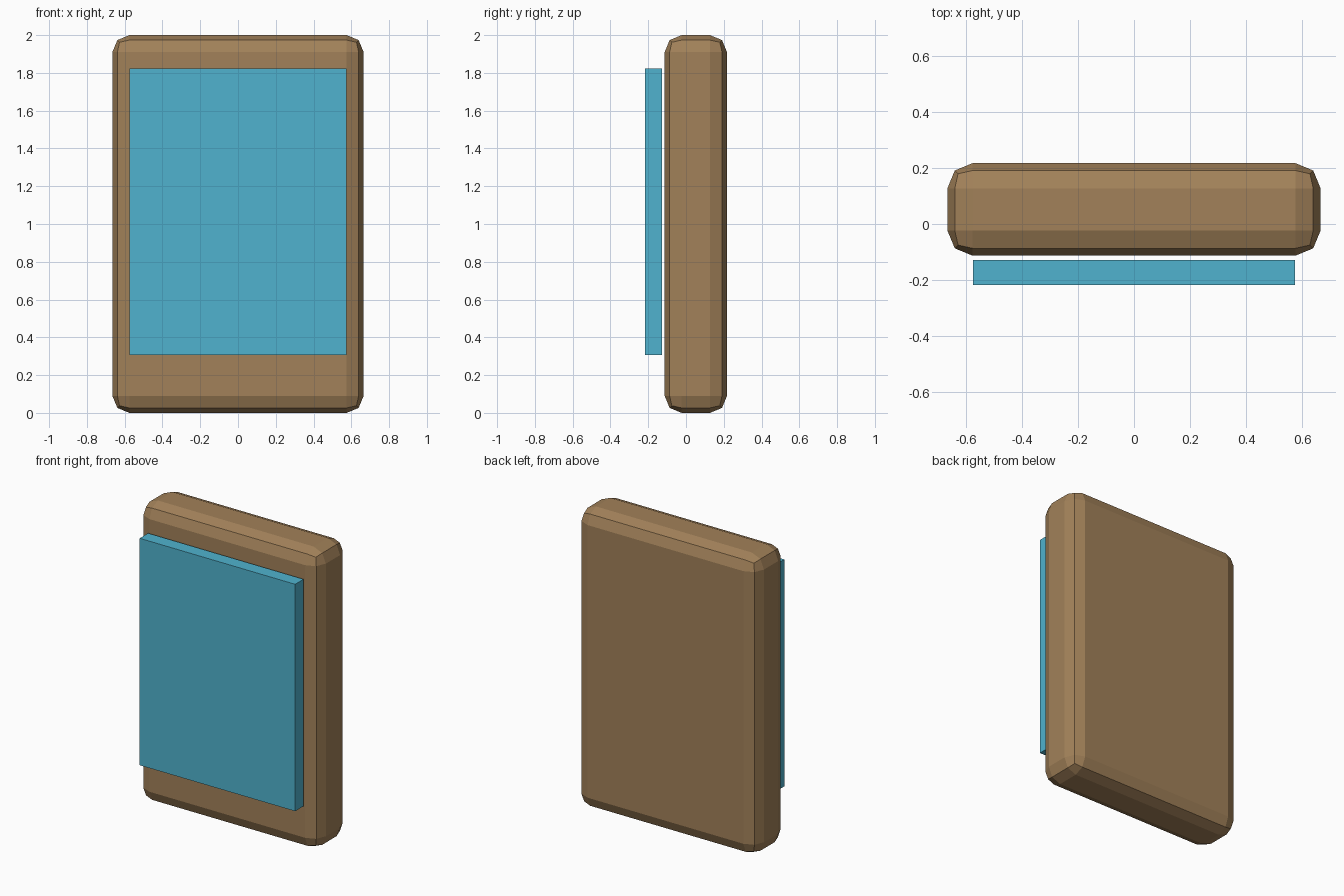
import bpy

if "Cube" in bpy.data.objects:
    bpy.data.objects.remove(bpy.data.objects["Cube"])


def material(name, color):
    mat = bpy.data.materials.new(name)
    mat.diffuse_color = (*color, 1)
    mat.use_nodes = True
    mat.node_tree.nodes["Principled BSDF"].inputs["Base Color"].default_value = mat.diffuse_color
    return mat


def box(name, x, y, z, mat, bevel=0):
    """Box spanning the given (min, max) ranges, optionally with rounded edges."""
    spans = (x, y, z)
    bpy.ops.mesh.primitive_cube_add(size=1, location=[(a + b) / 2 for a, b in spans])
    obj = bpy.context.object
    obj.name = name
    obj.scale = [b - a for a, b in spans]
    bpy.ops.object.transform_apply(location=False, rotation=False, scale=True)
    obj.data.materials.append(mat)
    if bevel:
        mod = obj.modifiers.new("rounded_edges", "BEVEL")
        mod.width = bevel
        mod.segments = 2
    return obj


brown = material("brown_casing", (0.36, 0.22, 0.10))
blue = material("blue_screen", (0.08, 0.45, 0.62))

# Casing: upright slab with two-step rounded edges
box("casing", (-0.665, 0.665), (-0.113, 0.217), (0, 2), brown, bevel=0.09)

# Screen: plain thin panel floating just in front of the casing
box("screen", (-0.574, 0.574), (-0.217, -0.128), (0.307, 1.822), blue)
